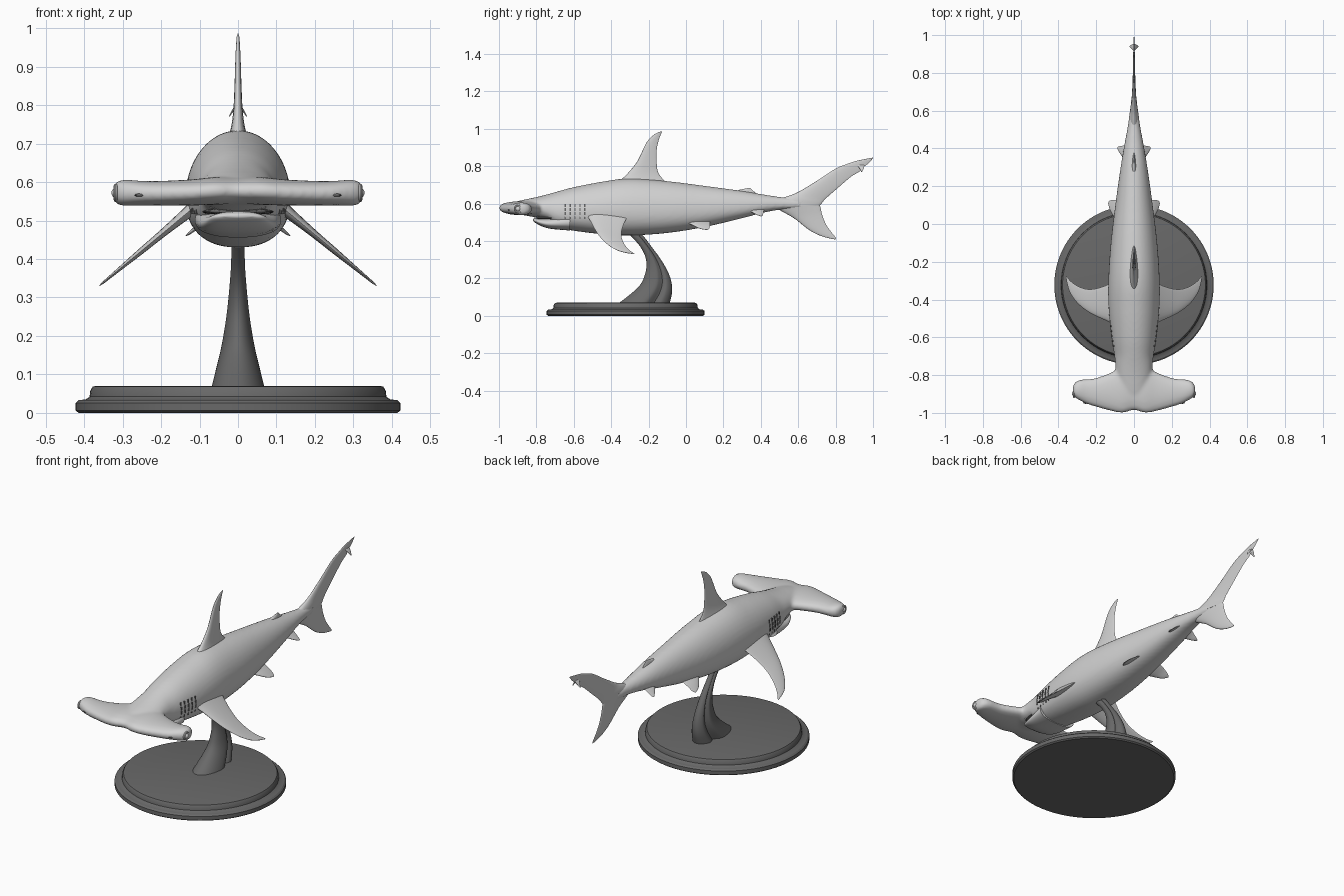
import bpy, bmesh, math
from mathutils import Vector

if "Cube" in bpy.data.objects:
    bpy.data.objects.remove(bpy.data.objects["Cube"])


def material(name, v):
    m = bpy.data.materials.new(name)
    m.diffuse_color = (v, v, v, 1)
    m.use_nodes = True
    m.node_tree.nodes["Principled BSDF"].inputs["Base Color"].default_value = m.diffuse_color
    return m


LIGHT = material("light grey", 0.64)
DARK = material("dark grey", 0.14)


def finish(name, bm, mat, mirror=False, angle=40):
    bmesh.ops.recalc_face_normals(bm, faces=bm.faces)
    me = bpy.data.meshes.new(name)
    bm.to_mesh(me)
    bm.free()
    me.materials.append(mat)
    ob = bpy.data.objects.new(name, me)
    bpy.context.collection.objects.link(ob)
    bpy.ops.object.select_all(action='DESELECT')
    ob.select_set(True)
    bpy.context.view_layer.objects.active = ob
    bpy.ops.object.shade_smooth_by_angle(angle=math.radians(angle))
    if mirror:
        ob.modifiers.new("mirror", 'MIRROR').use_mirror_merge = False
    return ob


def dense(secs, n=5):
    """Smooth interpolation through a list of section tuples."""
    out = []
    for i in range(len(secs) - 1):
        a, b, c, d = (secs[max(i - 1, 0)], secs[i], secs[i + 1], secs[min(i + 2, len(secs) - 1)])
        for k in range(n):
            t = k / n
            out.append([0.5 * (2 * q + (r - p) * t + (2 * p - 5 * q + 4 * r - s) * t * t
                               + (3 * q - p - 3 * r + s) * t ** 3) for p, q, r, s in zip(a, b, c, d)])
    return out + [list(secs[-1])]


def loft(bm, rings):
    vs = [[bm.verts.new(p) for p in r] for r in rings]
    n = len(vs[0])
    for a, b in zip(vs, vs[1:]):
        for k in range(n):
            bm.faces.new((a[k], a[(k + 1) % n], b[(k + 1) % n], b[k]))
    bm.faces.new(vs[0])
    bm.faces.new(vs[-1])


def circle(n):
    return [2 * math.pi * k / n for k in range(n)]


def body_ring(y, top, bot, w, n=40):
    """Egg-shaped slice, fuller underneath."""
    mid = bot + 0.43 * (top - bot)
    ring = []
    for a in circle(n):
        c, s = math.cos(a), math.sin(a)
        e = 1.0 if s > 0 else 0.85
        x = math.copysign(abs(c) ** e, c) * w
        ring.append((x, y, mid + (top - mid) * s if s > 0 else mid - (mid - bot) * abs(s) ** e))
    return ring


def fin(name, secs, normal, mirror=False, n=24):
    """Sections: leading xyz, trailing xyz, half thickness."""
    bm = bmesh.new()
    nv = Vector(normal).normalized()
    rings = []
    for s in dense(secs):
        L, T, th = Vector(s[:3]), Vector(s[3:6]), s[6]
        ring = []
        for a in circle(n):
            u = (1 - math.cos(a)) / 2
            ring.append(L.lerp(T, u) + nv * th * math.sin(a) * (1.2 - 0.7 * u))
        rings.append(ring)
    loft(bm, rings)
    return finish(name, bm, LIGHT, mirror, 60)


def median_fin(name, secs):
    return fin(name, [(0, a, b, 0, c, d, t) for a, b, c, d, t in secs], (1, 0, 0))


# Body and hammer-shaped head, fused with a remesh: y, top, bottom, half width
BODY = [(-.95, .60, .55, .05), (-.88, .618, .54, .08), (-.80, .635, .525, .095), (-.74, .65, .508, .099),
        (-.69, .664, .475, .105), (-.6, .688, .455, .119), (-.45, .717, .437, .134), (-.3, .735, .43, .136),
        (-.1, .72, .443, .123), (.1, .695, .475, .099), (.3, .668, .522, .071), (.42, .648, .553, .051),
        (.52, .634, .569, .033), (.62, .627, .573, .02)]
# head sections: x, front y, back y, centre z, half thickness
HEAD = [(0, -.985, -.74, .577, .036), (.06, -1.0, -.75, .577, .036), (.12, -.99, -.785, .573, .034),
        (.2, -.968, -.815, .571, .032), (.25, -.952, -.822, .571, .032), (.285, -.935, -.825, .572, .034),
        (.31, -.92, -.837, .572, .032), (.321, -.908, -.855, .572, .022), (.325, -.89, -.875, .572, .006)]
bm = bmesh.new()
loft(bm, [body_ring(*s) for s in dense(BODY)])
full = [(-s[0],) + s[1:] for s in HEAD[:0:-1]] + HEAD
loft(bm, [[(x, (f + b) / 2 - (b - f) / 2 * math.cos(a), z + t * math.copysign(abs(math.sin(a)) ** .8, math.sin(a)))
           for a in circle(32)] for x, f, b, z, t in dense(full)])
body = finish("body_and_head", bm, LIGHT)
r = body.modifiers.new("fuse", 'REMESH')
r.mode, r.voxel_size, r.use_smooth_shade = 'VOXEL', 0.008, True
s = body.modifiers.new("soften", 'SMOOTH')
s.factor, s.iterations = 0.5, 8

# Lower jaw and dark mouth opening
bm = bmesh.new()
loft(bm, [body_ring(*q) for q in dense([(-.818, .517, .508, .035), (-.805, .523, .497, .066),
                                        (-.77, .524, .478, .086), (-.72, .53, .465, .1), (-.62, .56, .456, .112)])])
finish("lower_jaw", bm, LIGHT, angle=60)
bm = bmesh.new()
loft(bm, [body_ring(*q) for q in dense([(-.80, .532, .518, .05), (-.78, .534, .516, .076), (-.72, .534, .514, .092)])])
finish("mouth", bm, DARK)

# Teeth along the upper lip
bm = bmesh.new()
for i in range(-7, 8):
    x = i * .01
    tooth = bmesh.ops.create_cone(bm, segments=6, radius1=0, radius2=.005, depth=.014, cap_ends=True)
    bmesh.ops.translate(bm, verts=tooth["verts"], vec=(x, -.812 + 5 * x * x, .533))
finish("teeth", bm, LIGHT)

# Eyes with rims on the hammer ends, and nostrils
bm = bmesh.new()
eye = bmesh.ops.create_uvsphere(bm, u_segments=20, v_segments=12, radius=.014)
bmesh.ops.translate(bm, verts=eye["verts"], vec=(.315, -.897, .572))
rim = [[(.318 + .005 * math.sin(b), -.897 + (.019 + .005 * math.cos(b)) * math.cos(a),
         .572 + (.019 + .005 * math.cos(b)) * math.sin(a)) for b in circle(8)] for a in circle(28)]
loft(bm, rim + [rim[0]])
finish("eyes", bm, LIGHT, True)
bm = bmesh.new()
nos = bmesh.ops.create_uvsphere(bm, u_segments=12, v_segments=8, radius=1)
bmesh.ops.scale(bm, verts=nos["verts"], vec=(.014, .006, .004))
bmesh.ops.translate(bm, verts=nos["verts"], vec=(.255, -.946, .566))
finish("nostrils", bm, DARK, True)


# Gill slits: short dark plates lying on the flank
def flank(y, z):
    for a, b in zip(BODY, BODY[1:]):
        if a[0] <= y <= b[0]:
            t = (y - a[0]) / (b[0] - a[0])
            top, bot, w = (p + (q - p) * t for p, q in zip(a[1:], b[1:]))
            mid = bot + .43 * (top - bot)
            h = top - mid if z > mid else mid - bot
            return w * math.sqrt(max(0, 1 - ((z - mid) / h) ** 2))


bm = bmesh.new()
for i in range(5):
    for j in range(4):
        y, z = -.645 + .026 * i, .525 + .022 * j
        c = bmesh.ops.create_cube(bm, size=1)["verts"]
        bmesh.ops.scale(bm, verts=c, vec=(.009, .007, .016))
        bmesh.ops.translate(bm, verts=c, vec=(flank(y, z) - .001, y, z))
finish("gill_slits", bm, DARK, True)

# Fins on the centre line: leading y z, trailing y z, half thickness
median_fin("dorsal_fin", [(-.40, .69, -.08, .69, .04), (-.345, .73, -.115, .722, .024), (-.30, .775, -.148, .765, .015),
                          (-.258, .83, -.157, .82, .011), (-.215, .92, -.157, .885, .008),
                          (-.185, .957, -.147, .935, .006), (-.155, .978, -.134, .972, .004), (-.133, .986, -.128, .984, .001)])
median_fin("second_dorsal_fin", [(.22, .65, .40, .64, .016), (.28, .672, .375, .656, .010),
                                 (.315, .68, .36, .668, .006), (.335, .684, .345, .682, .002)])
median_fin("tail_upper_lobe", [(.44, .60, .71, .585, .026), (.53, .635, .725, .60, .02), (.60, .662, .745, .625, .014),
                               (.70, .722, .81, .682, .009), (.80, .787, .88, .742, .006), (.87, .815, .928, .772, .005),
                               (.905, .827, .95, .795, .004), (.95, .837, .975, .815, .003), (1.0, .846, .998, .84, .001)])
median_fin("tail_lower_lobe", [(.44, .60, .71, .615, .026), (.51, .56, .72, .575, .018), (.58, .52, .728, .54, .012),
                               (.66, .458, .748, .49, .008), (.73, .424, .775, .45, .005), (.80, .408, .803, .416, .001)])

# Paired fins
PEC = [(.08, -.55, -.29, .025), (.14, -.515, -.322, .016), (.2, -.488, -.342, .011), (.25, -.46, -.345, .009),
       (.3, -.418, -.328, .006), (.335, -.37, -.303, .004), (.35, -.33, -.285, .003), (.36, -.285, -.275, .001)]
fin("pectoral_fins", [(x, a, .505 - .83 * (x - .15), x, b, .505 - .83 * (x - .15), t) for x, a, b, t in PEC],
    (.83, 0, 1), True)
fin("pelvic_fins", [(.06, -.02, .51, .06, .13, .51, .012), (.10, .03, .487, .10, .128, .487, .007),
                    (.125, .07, .468, .125, .125, .468, .004), (.136, .105, .46, .136, .115, .46, .001)], (.6, 0, 1), True)
fin("rear_fins", [(.03, .31, .575, .03, .42, .575, .010), (.055, .345, .558, .055, .415, .558, .006),
                  (.075, .375, .542, .075, .412, .542, .004), (.088, .398, .533, .088, .408, .533, .001)], (.8, 0, 1), True)
fin("tail_notch_lobes", [(0, .915, .805, 0, .955, .805, .004), (.012, .928, .788, .012, .95, .788, .003),
                         (.023, .937, .77, .023, .942, .77, .001)], (1, 0, .6), True)

# Curved stand with a groove down each side: z, front y, back y, half width
STEM = [(.06, -.37, -.09, .071), (.12, -.292, -.075, .056), (.17, -.242, -.076, .044), (.22, -.22, -.09, .035),
        (.27, -.211, -.115, .028), (.32, -.219, -.147, .023), (.37, -.245, -.185, .019), (.42, -.288, -.222, .017),
        (.46, -.33, -.26, .015)]
bm = bmesh.new()
rings = []
for z, f, b, w in dense(STEM):
    ring = []
    for a in circle(48):
        u = (1 - math.cos(a)) / 2
        groove = 1 - .4 * math.exp(-((u - .68) / .09) ** 2)
        ring.append((w * math.sin(a) * groove, f + (b - f) * u, z))
    rings.append(ring)
loft(bm, rings)
finish("stand", bm, DARK, angle=50)

# Stepped round base
PROFILE = [(.414, 0), (.422, .006), (.422, .026), (.414, .033), (.396, .035), (.386, .042), (.384, .058),
           (.378, .068), (.37, .07)]
bm = bmesh.new()
loft(bm, [[(rad * math.cos(a), -.323 + rad * math.sin(a), z) for a in circle(96)] for rad, z in PROFILE])
finish("base", bm, DARK, angle=30)
